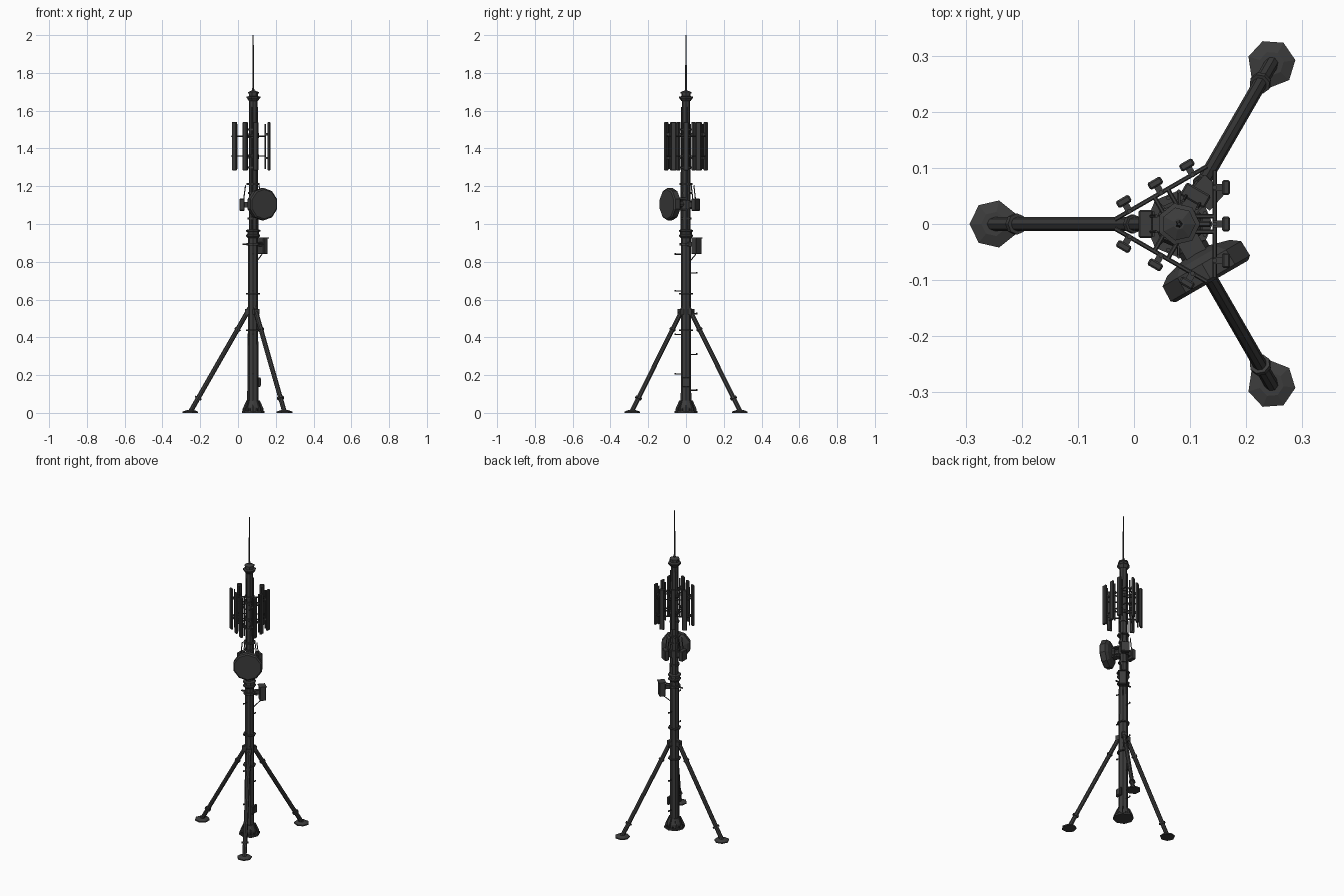
import bpy, bmesh
from math import radians, sin, cos, pi
from mathutils import Vector, Matrix

if "Cube" in bpy.data.objects:
    bpy.data.objects.remove(bpy.data.objects["Cube"])

MX = 0.08  # mast axis x
dark = bpy.data.materials.new("dark_steel")
dark.diffuse_color = (0.045, 0.045, 0.045, 1)
dark.use_nodes = True
dark.node_tree.nodes["Principled BSDF"].inputs["Base Color"].default_value = dark.diffuse_color


def finish(name, bm, mat=Matrix()):
    bmesh.ops.recalc_face_normals(bm, faces=bm.faces)
    me = bpy.data.meshes.new(name)
    bm.to_mesh(me)
    bm.free()
    ob = bpy.data.objects.new(name, me)
    ob.matrix_world = mat
    me.materials.append(dark)
    bpy.context.collection.objects.link(ob)
    return ob


def polar(deg, d, z, off=0.0):
    """Point around the mast: distance d along angle, off sideways."""
    a = radians(deg)
    return Vector((MX + d * cos(a) - off * sin(a), d * sin(a) + off * cos(a), z))


def lathe(name, profile, n=8, mat=None, phase=0.0):
    """Closed solid of n sides from (radius, height) rings."""
    bm = bmesh.new()
    rings = [[bm.verts.new((r * cos(phase + 2 * pi * i / n), r * sin(phase + 2 * pi * i / n), z))
              for i in range(n)] for r, z in profile]
    for a, b in zip(rings, rings[1:]):
        for i in range(n):
            j = (i + 1) % n
            bm.faces.new((a[i], a[j], b[j], b[i]))
    bm.faces.new(rings[0])
    bm.faces.new(rings[-1])
    return finish(name, bm, mat or Matrix.Translation((MX, 0, 0)))


def rod(name, p, q, r, n=6):
    p, q = Vector(p), Vector(q)
    m = Matrix.Translation(p) @ (q - p).to_track_quat('Z', 'Y').to_matrix().to_4x4()
    return lathe(name, [(r, 0), (r, (q - p).length)], n, m)


def box(name, deg, d, z, depth, width, height, off=0.0, bevel=0.0):
    """Box facing outward from the mast."""
    bm = bmesh.new()
    bmesh.ops.create_cube(bm, size=1)
    bmesh.ops.scale(bm, vec=(depth, width, height), verts=bm.verts)
    if bevel:
        bmesh.ops.bevel(bm, geom=bm.edges[:], offset=bevel, segments=1, affect='EDGES')
    return finish(name, bm, Matrix.Translation(polar(deg, d, z, off)) @ Matrix.Rotation(radians(deg), 4, 'Z'))


# Mast sections, flanges, cap and whip
lathe("base_plate", [(0.06, 0), (0.06, 0.01)], 8)
lathe("base_collar", [(0.044, 0.01), (0.044, 0.03), (0.032, 0.065), (0.028, 0.065)], 8)
lathe("lower_mast", [(0.028, 0.01), (0.026, 0.94)], 8)
lathe("upper_mast", [(0.023, 0.94), (0.022, 1.67)], 8)
lathe("mast_joint", [(0.026, 0.925), (0.037, 0.935), (0.037, 0.942), (0.031, 0.946),
                     (0.031, 0.958), (0.038, 0.96), (0.038, 0.968), (0.024, 0.972)], 8)
for z in (0.437, 0.63):
    lathe("mast_flange", [(0.037, z - 0.004), (0.037, z + 0.004)], 8)
for z, r in ((1.03, 0.03), (1.165, 0.028), (1.212, 0.035), (1.30, 0.029), (1.50, 0.029)):
    lathe("upper_clamp", [(r, z - 0.005), (r, z + 0.005)], 8)
lathe("mast_cap", [(0.024, 1.65), (0.038, 1.668), (0.038, 1.674), (0.025, 1.677),
                   (0.025, 1.69), (0.03, 1.692), (0.03, 1.698), (0.01, 1.706)], 7)
lathe("whip_antenna", [(0.007, 1.70), (0.005, 1.73), (0.003, 2.0)], 5)

# Base gussets and anchor bolts
for i in range(8):
    a = i * 45
    bm = bmesh.new()
    tri = [(0.025, 0.01), (0.056, 0.01), (0.056, 0.02), (0.036, 0.065), (0.025, 0.065)]
    f = bm.faces.new([bm.verts.new((x, -0.003, z)) for x, z in tri])
    e = bmesh.ops.extrude_face_region(bm, geom=[f])
    bmesh.ops.translate(bm, vec=(0, 0.006, 0), verts=[v for v in e['geom'] if isinstance(v, bmesh.types.BMVert)])
    finish("base_gusset", bm, Matrix.Translation((MX, 0, 0)) @ Matrix.Rotation(radians(a), 4, 'Z'))
    rod("anchor_bolt", polar(a + 22.5, 0.05, 0.008), polar(a + 22.5, 0.05, 0.022), 0.004)

# Tripod legs with feet and clamps
for a in (60, 180, 300):
    foot, top = polar(a, 0.332, 0.006), polar(a, 0.012, 0.565)
    rod("leg", foot, top, 0.0125, 8)
    m = Matrix.Translation(polar(a, 0.33, 0)) @ Matrix.Rotation(radians(a), 4, 'Z')
    lathe("foot_pad", [(0.043, 0), (0.043, 0.007), (0.022, 0.014)], 7, m)
    for t in (0.13, 0.78):
        p = foot.lerp(top, t)
        u = (top - foot).normalized()
        rod("leg_clamp", p - u * 0.005, p + u * 0.005, 0.019 if t < 0.5 else 0.017, 8)
    box("leg_bracket", a, 0.032, 0.535, 0.02, 0.03, 0.03)

# Step pegs alternating front and back
for i, z in enumerate((0.12, 0.205, 0.31, 0.415, 0.525, 0.645, 0.74, 0.84)):
    a = 90 if i % 2 == 0 else 270
    rod("step_peg", polar(a, 0.02, z), polar(a, 0.06, z), 0.003, 5)
    rod("peg_end", polar(a, 0.058, z - 0.002), polar(a, 0.058, z + 0.006), 0.004, 5)

# Low access hatch and conduits
box("access_hatch", 0, 0.032, 0.163, 0.014, 0.044, 0.05, bevel=0.003)
box("hatch_door", 0, 0.039, 0.163, 0.006, 0.032, 0.036)
rod("conduit", polar(180, 0.028, 0.03), polar(180, 0.026, 0.42), 0.004)
for a in (20, 140, 260):
    rod("feeder_cable", polar(a, 0.026, 0.97), polar(a, 0.025, 1.62), 0.003, 5)

# Panel antenna sectors: panels, pipes, rails and arms
for a in (0, 120, 240):
    for s in (-0.065, 0, 0.065):
        box("panel_antenna", a, 0.084, 1.412, 0.014, 0.027, 0.256, s, 0.003)
        rod("panel_pipe", polar(a, 0.064, 1.29, s), polar(a, 0.064, 1.53, s), 0.0045)
        for z in (1.35, 1.475):
            box("panel_clamp", a, 0.07, z, 0.018, 0.012, 0.012, s)
    for z in (1.36, 1.465):
        rod("sector_rail", polar(a, 0.064, z, -0.095), polar(a, 0.064, z, 0.095), 0.004)
        for s in (-0.014, 0.014):
            rod("sector_arm", polar(a, 0.015, z, s), polar(a, 0.064, z, s), 0.004)
for z in (1.36, 1.465):
    lathe("sector_collar", [(0.031, z - 0.009), (0.031, z + 0.009)], 6)

# Dish drum and mount
m = Matrix.Translation(polar(300, 0, 1.105)) @ Vector((cos(radians(300)), sin(radians(300)), 0)).to_track_quat('Z', 'Y').to_matrix().to_4x4()
lathe("dish_drum", [(0.03, 0.06), (0.068, 0.07), (0.085, 0.082), (0.086, 0.112), (0.078, 0.118)], 10, m, pi / 10)
lathe("dish_hub", [(0.018, 0.02), (0.018, 0.045), (0.028, 0.048), (0.028, 0.062)], 8, m)
for z in (1.075, 1.135):
    box("dish_bracket", 300, 0.04, z, 0.06, 0.04, 0.008)

# Remote radio units around the upper mast
for a in (60, 180):
    box("radio_unit", a, 0.059, 1.102, 0.026, 0.05, 0.064, bevel=0.003)
    for s in (-0.014, 0.014):
        rod("radio_cable", polar(a, 0.05, 1.13, s), polar(a, 0.04, 1.205, s), 0.003, 5)
    box("radio_mount", a, 0.035, 1.102, 0.03, 0.026, 0.03)
lathe("radio_collar", [(0.031, 1.08), (0.031, 1.125)], 8)

# Equipment cabinet, lid and strap
box("cabinet", 48, 0.075, 0.883, 0.036, 0.044, 0.086, bevel=0.003)
box("cabinet_lid", 48, 0.075, 0.927, 0.042, 0.05, 0.005)
box("cabinet_arm", 48, 0.042, 0.892, 0.05, 0.022, 0.024)
lathe("cabinet_strap", [(0.035, 0.886), (0.035, 0.9)], 8)
rod("strap_bar", (0.025, 0, 0.892), (0.135, 0, 0.892), 0.005)
rod("cabinet_cable", polar(48, 0.07, 0.84), polar(48, 0.026, 0.80), 0.003, 5)
